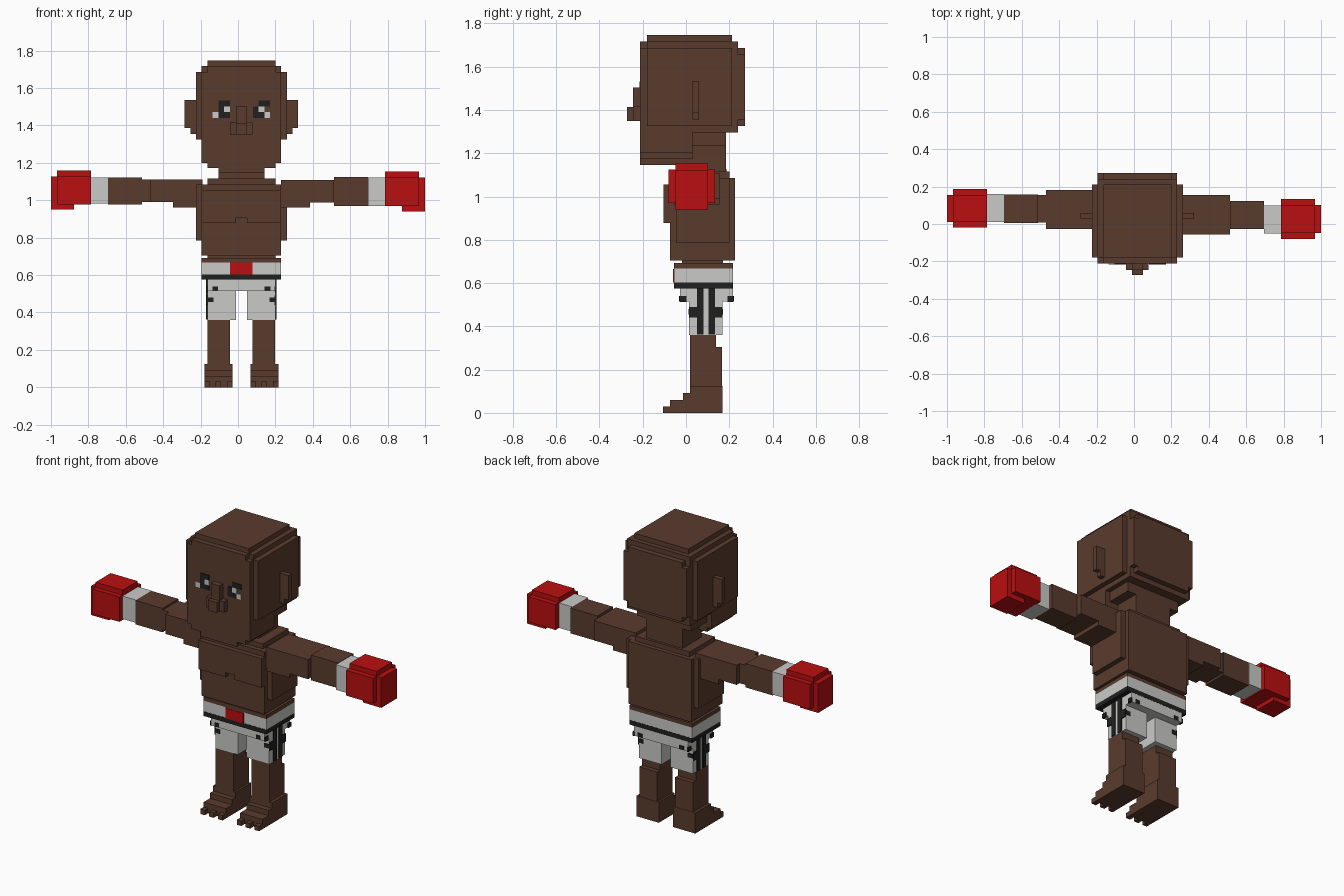
import bpy, bmesh
from mathutils import Matrix


def material(name, rgb):
    m = bpy.data.materials.new(name)
    m.diffuse_color = (*rgb, 1)
    return m


BROWN = material("brown skin", (0.102, 0.044, 0.027))
WHITE = material("off white cloth", (0.59, 0.59, 0.575))
RED = material("red leather", (0.49, 0.0045, 0.005))
BLACK = material("black trim", (0.0145, 0.0145, 0.0145))


def blocks(name, mat, *boxes):
    """One object made of boxes given as (x0, x1, y0, y1, z0, z1)."""
    bm = bmesh.new()
    for x0, x1, y0, y1, z0, z1 in boxes:
        place = Matrix.Translation(((x0 + x1) / 2, (y0 + y1) / 2, (z0 + z1) / 2))
        size = Matrix.Diagonal((x1 - x0, y1 - y0, z1 - z0, 1))
        bmesh.ops.create_cube(bm, size=1, matrix=place @ size)
    me = bpy.data.meshes.new(name)
    bm.to_mesh(me)
    bm.free()
    me.materials.append(mat)
    ob = bpy.data.objects.new(name, me)
    bpy.context.collection.objects.link(ob)
    return ob


MID = 0.018  # symmetry plane of the body


def wide(half, y0, y1, z0, z1):
    return (MID - half, MID + half, y0, y1, z0, z1)


def sided(s, a, b, y0, y1, z0, z1):
    """Box between distances a and b from the middle, on side s."""
    x0, x1 = sorted((MID + s * a, MID + s * b))
    return (x0, x1, y0, y1, z0, z1)


# Head with stepped corners, jaw and chin
blocks("head", BROWN,
       wide(0.182, -0.18, 0.212, 1.6, 1.747),
       wide(0.212, -0.212, 0.24, 1.295, 1.687),
       wide(0.212, -0.18, 0.24, 1.6, 1.717),
       wide(0.182, -0.212, 0.24, 1.6, 1.717),
       wide(0.243, -0.18, 0.212, 1.325, 1.687),
       wide(0.212, 0.0, 0.273, 1.355, 1.657),
       wide(0.182, 0.0, 0.273, 1.325, 1.687))
blocks("jaw", BROWN,
       wide(0.212, -0.212, 0.03, 1.2, 1.3),
       wide(0.182, -0.212, 0.03, 1.173, 1.25),
       wide(0.123, -0.212, 0.0, 1.145, 1.2),
       wide(0.182, 0.0, 0.185, 1.235, 1.3))
blocks("neck", BROWN, wide(0.123, 0.0, 0.185, 1.08, 1.25))
blocks("nose", BROWN,
       wide(0.03, -0.245, -0.2, 1.35, 1.505),
       wide(0.06, -0.245, -0.2, 1.35, 1.415),
       wide(0.03, -0.273, -0.2, 1.35, 1.413))

# Ears
for s, side in ((-1, "left"), (1, "right")):
    blocks(side + "_ear", BROWN,
           sided(s, 0.23, 0.303, 0.03, 0.06, 1.385, 1.535),
           sided(s, 0.23, 0.273, 0.03, 0.06, 1.355, 1.4))


# Eyes as thin plates on a small square grid
def eye(name, x0, rows):
    cells = {"#": [], "o": []}
    for r, row in enumerate(rows):
        for c, ch in enumerate(row):
            if ch in cells:
                x, z = x0 + c * 0.0305, 1.532 - r * 0.0305
                cells[ch].append((x, x + 0.0305, -0.216, -0.211, z - 0.0305, z))
    blocks(name + "_dark", BLACK, *cells["#"])
    blocks(name + "_white", WHITE, *cells["o"])


eye("left_eye", -0.135, (".##", ".#o", "o##"))
eye("right_eye", 0.08, (".##", "#o.", "##o"))

# Torso
blocks("torso", BROWN,
       wide(0.182, -0.045, 0.2, 0.9, 1.115),
       wide(0.212, -0.074, 0.226, 0.785, 1.085),
       wide(0.212, -0.074, 0.226, 0.705, 0.79),
       wide(0.243, -0.045, 0.2, 0.785, 1.085))
blocks("chest", BROWN,
       wide(0.212, -0.103, -0.05, 0.905, 1.055),
       sided(-1, 0.03, 0.212, -0.103, -0.05, 0.878, 0.91),
       sided(1, 0.03, 0.212, -0.103, -0.05, 0.878, 0.91))
blocks("waist", BROWN,
       wide(0.182, -0.018, 0.17, 0.66, 0.72),
       wide(0.212, -0.055, 0.217, 0.668, 0.692))

# Arms, each with its own slight offset
blocks("left_arm", BROWN,
       (-0.348, -0.19, -0.027, 0.183, 0.962, 1.085),
       (-0.47, -0.19, -0.027, 0.183, 0.99, 1.11),
       (-0.513, -0.4, 0.007, 0.155, 0.99, 1.11),
       (-0.695, -0.513, 0.005, 0.157, 0.976, 1.122))
blocks("right_arm", BROWN,
       (0.23, 0.385, -0.055, 0.155, 0.962, 1.085),
       (0.23, 0.513, -0.057, 0.155, 0.988, 1.108),
       (0.513, 0.695, -0.027, 0.122, 0.97, 1.124))
blocks("left_wrist_wrap", WHITE, (-0.79, -0.695, 0.01, 0.16, 0.983, 1.122))
blocks("right_wrist_wrap", WHITE, (0.695, 0.79, -0.05, 0.1, 0.97, 1.122))
blocks("left_glove", RED,
       (-0.968, -0.786, -0.02, 0.187, 0.976, 1.128),
       (-0.968, -0.786, 0.01, 0.155, 0.976, 1.158),
       (-1.0, -0.877, 0.01, 0.155, 0.95, 1.126))
blocks("right_glove", RED,
       (0.786, 0.968, -0.08, 0.134, 0.97, 1.124),
       (0.786, 0.968, -0.048, 0.102, 0.97, 1.154),
       (0.877, 1.0, -0.048, 0.102, 0.94, 1.122))

# Shorts: waistband, dark belt line, hips and legs
blocks("waistband", WHITE, wide(0.212, -0.055, 0.217, 0.603, 0.668))
blocks("waistband_badge", RED, wide(0.06, -0.061, -0.05, 0.603, 0.666))
blocks("belt_line", BLACK, wide(0.212, -0.056, 0.218, 0.575, 0.603))
blocks("hips", WHITE, wide(0.182, -0.028, 0.217, 0.515, 0.575))

for s, side in ((-1, "left"), (1, "right")):
    blocks(side + "_shorts_leg", WHITE,
           sided(s, 0.03, 0.182, 0.015, 0.168, 0.36, 0.53))
    # Dark trim on the outer side, front and back of the shorts
    blocks(side + "_shorts_stripes", BLACK,
           sided(s, 0.178, 0.188, 0.05, 0.08, 0.362, 0.575),
           sided(s, 0.178, 0.188, 0.105, 0.135, 0.362, 0.575),
           sided(s, 0.178, 0.188, 0.015, 0.05, 0.44, 0.49),
           sided(s, 0.178, 0.188, 0.135, 0.168, 0.44, 0.49),
           sided(s, 0.178, 0.188, -0.029, 0.002, 0.513, 0.54),
           sided(s, 0.178, 0.188, 0.192, 0.219, 0.513, 0.54))
    blocks(side + "_shorts_patches", BLACK,
           sided(s, 0.125, 0.155, -0.032, -0.02, 0.517, 0.54),
           sided(s, 0.125, 0.155, 0.21, 0.221, 0.517, 0.54),
           sided(s, 0.15, 0.182, 0.011, 0.02, 0.455, 0.48),
           sided(s, 0.15, 0.182, 0.164, 0.172, 0.455, 0.48))
    # Legs and stepped feet with three toes
    blocks(side + "_leg", BROWN,
           sided(s, 0.06, 0.181, 0.018, 0.138, 0.1, 0.37),
           sided(s, 0.06, 0.181, 0.018, 0.166, 0.1, 0.305))
    blocks(side + "_foot", BROWN,
           sided(s, 0.048, 0.198, 0.018, 0.168, 0.0, 0.125),
           sided(s, 0.048, 0.198, -0.014, 0.03, 0.0, 0.092),
           sided(s, 0.048, 0.198, -0.074, 0.03, 0.0, 0.06),
           *[sided(s, a, a + 0.03, -0.106, -0.07, 0.0, 0.03)
             for a in (0.048, 0.108, 0.168)])
